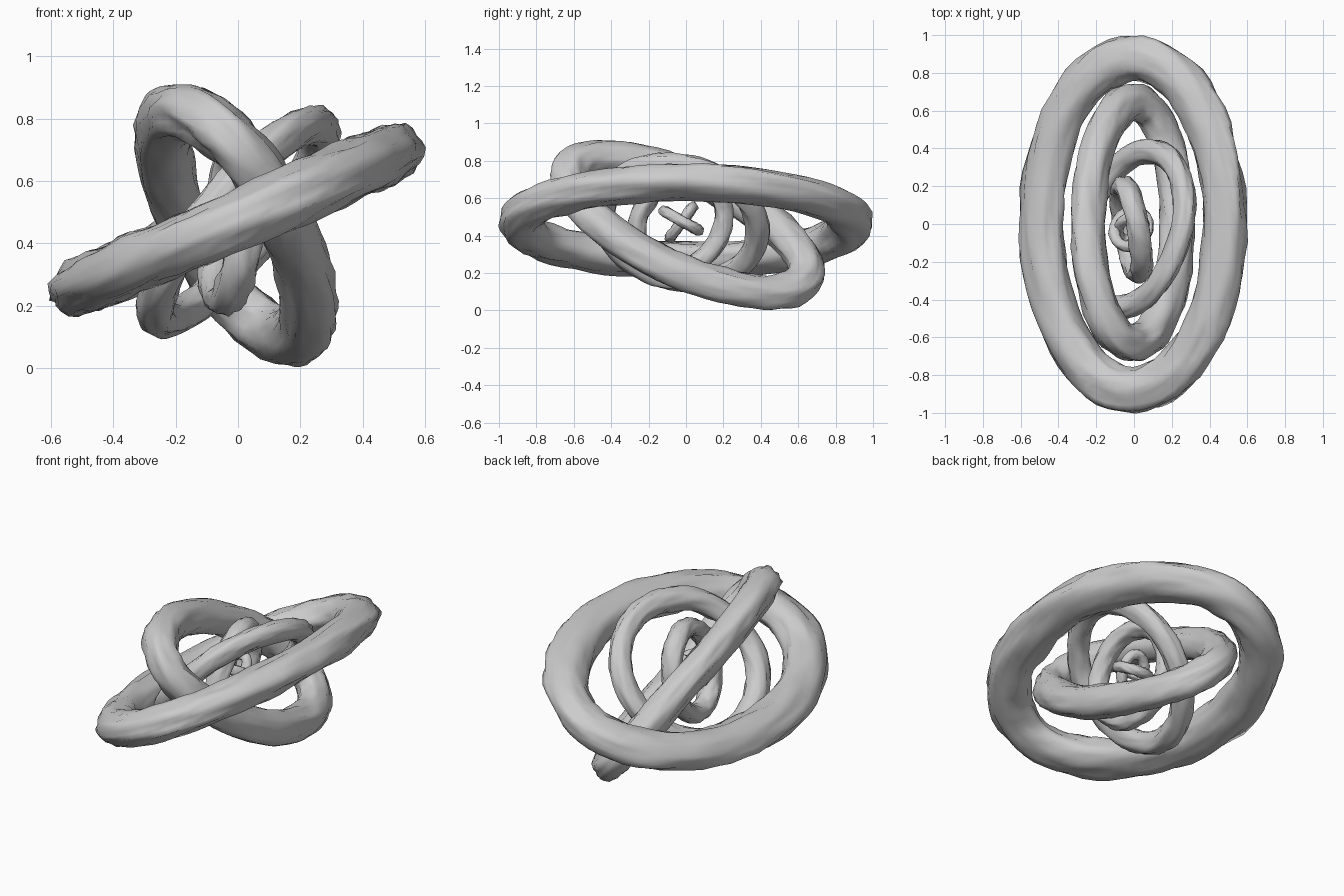
import bpy, math
from mathutils import Vector, noise

if "Cube" in bpy.data.objects:
    bpy.data.objects.remove(bpy.data.objects["Cube"])


def ring(name, centre, u, v, width, height, seed, seg=64, sides=24):
    """Tilted oval ring: u and v span the centreline, section is width x height (radii)."""
    c, u, v = Vector(centre), Vector(u), Vector(v)
    n = u.cross(v).normalized()
    verts, faces = [], []
    for i in range(seg):
        t = 2 * math.pi * i / seg
        p = c + u * math.cos(t) + v * math.sin(t)
        tangent = (v * math.cos(t) - u * math.sin(t)).normalized()
        out = tangent.cross(n)
        for j in range(sides):
            a = 2 * math.pi * j / sides
            # long bark-like grooves plus small lumps
            ring_pos = Vector((math.cos(t), math.sin(t), 0))
            around = Vector((math.cos(a), math.sin(a), math.sin(a + t)))
            offset = Vector((seed * 7.3, seed * 3.1, 0))
            k = 1.01 + 0.12 * noise.noise(ring_pos * 2 + around * 1.6 + offset)
            k += 0.18 * noise.noise(ring_pos * 3 + around * 3.5 - offset)
            verts.append(p + (out * math.cos(a) * width + n * math.sin(a) * height) * k)
            faces.append((i * sides + j, ((i + 1) % seg) * sides + j,
                          ((i + 1) % seg) * sides + (j + 1) % sides, i * sides + (j + 1) % sides))
    me = bpy.data.meshes.new(name)
    me.from_pydata(verts, [], faces)
    me.update()
    me.shade_smooth()
    ob = bpy.data.objects.new(name, me)
    bpy.context.collection.objects.link(ob)


# Nested rings, from the largest to the two tiny crossed ones in the middle
ring("outer_ring", (-0.003, 0, 0.475), (0.485, 0.0, 0.208), (0, 0.88, 0.0), 0.118, 0.092, 1)
ring("second_ring", (-0.006, 0.005, 0.46), (0.238, 0, -0.266), (0, 0.635, -0.25), 0.096, 0.086, 2)
ring("third_ring", (0, -0.03, 0.47), (0.265, 0.13, 0.278), (0, 0.395, -0.14), 0.063, 0.057, 3)
ring("fourth_ring", (-0.015, -0.03, 0.465), (0.03, 0.04, 0.245), (-0.045, 0.23, 0), 0.05, 0.058, 4)
ring("fifth_ring", (-0.015, -0.025, 0.48), (0.0, 0.09, -0.05), (0.09, 0.015, -0.01), 0.029, 0.029, 5)
ring("inner_ring", (-0.015, -0.025, 0.47), (0.0, 0.06, 0.08), (0.07, 0.012, 0.02), 0.027, 0.027, 6)
